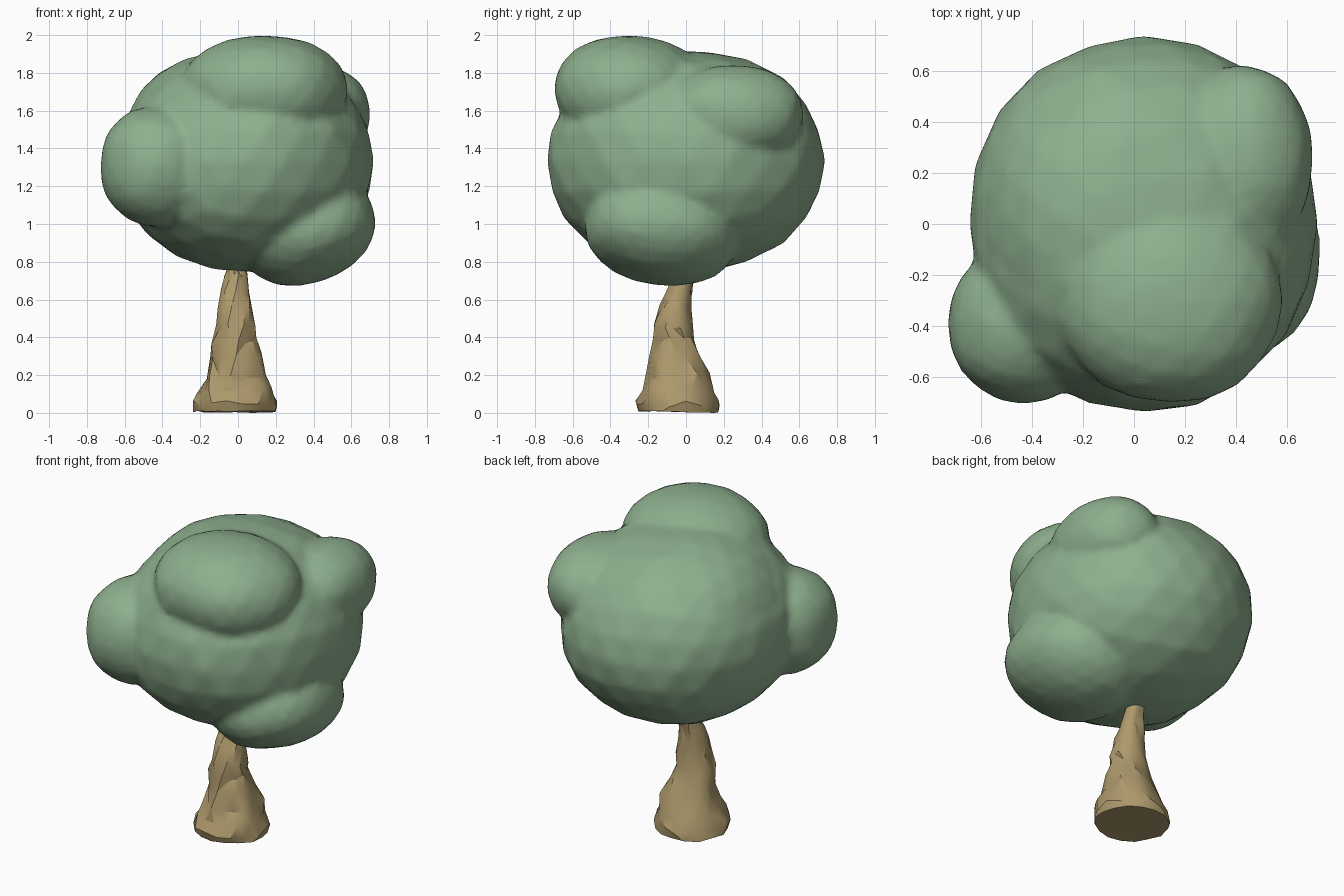
import bpy, bmesh, math, random
from mathutils import Vector, Matrix, noise

if "Cube" in bpy.data.objects:
    bpy.data.objects.remove(bpy.data.objects["Cube"])

random.seed(4)


def material(name, rgb):
    m = bpy.data.materials.new(name)
    m.diffuse_color = (*rgb, 1)
    m.use_nodes = True
    m.node_tree.nodes["Principled BSDF"].inputs["Base Color"].default_value = m.diffuse_color
    return m


def make_object(name, bm, mat):
    bmesh.ops.recalc_face_normals(bm, faces=bm.faces)
    me = bpy.data.meshes.new(name)
    bm.to_mesh(me)
    bm.free()
    ob = bpy.data.objects.new(name, me)
    bpy.context.collection.objects.link(ob)
    me.materials.append(mat)
    return ob


# Foliage: a big lumpy ball with smaller clumps (centre, radii, tilt about x and y)
clumps = [
    ((0.035, 0.00, 1.335), (0.675, 0.73, 0.585), 0, 0),  # main crown
    ((-0.03, 0.03, 1.48), (0.56, 0.58, 0.43), 0, 0),     # crown top
    ((-0.43, -0.39, 1.305), (0.30, 0.31, 0.32), 0, 0),   # front left clump
    ((0.14, -0.30, 1.71), (0.44, 0.40, 0.29), 0, 0),     # top front clump
    ((0.37, -0.13, 0.96), (0.37, 0.41, 0.265), -8, -20),  # lower right clump
    ((0.43, 0.25, 1.58), (0.27, 0.37, 0.26), 0, 0),      # back right clump
]
bm = bmesh.new()
for centre, radii, tx, ty in clumps:
    mat = (Matrix.Translation(centre) @ Matrix.Rotation(math.radians(ty), 4, 'Y')
           @ Matrix.Rotation(math.radians(tx), 4, 'X') @ Matrix.Diagonal((*radii, 1)))
    new = bmesh.ops.create_icosphere(bm, subdivisions=3, radius=1)['verts']
    for v in new:
        p = v.co.copy()
        # slightly boxy swelling plus soft lumps
        boxy = (abs(p.x) ** 2.15 + abs(p.y) ** 2.15 + abs(p.z) ** 2.15) ** (-1 / 2.15)
        lump = 0.03 * noise.noise(p * 2.2 + Vector(centre) * 5)
        v.co = mat @ (p * (boxy + lump))
foliage = make_object("foliage", bm, material("leaf green", (0.27, 0.43, 0.27)))

# Fuse the clumps into one skin and soften the seams
remesh = foliage.modifiers.new("fuse", 'REMESH')
remesh.mode = 'VOXEL'
remesh.voxel_size = 0.025
remesh.use_smooth_shade = True
soften = foliage.modifiers.new("soften", 'SMOOTH')
soften.factor = 0.5
soften.iterations = 2

# Trunk: flared, leaning stack of roughened rings (z, x, y, x radius, y radius)
rings = [
    (0.008, -0.015, -0.04, 0.218, 0.218), (0.05, -0.015, -0.045, 0.22, 0.22),
    (0.12, -0.01, -0.045, 0.195, 0.195), (0.20, -0.005, -0.04, 0.168, 0.165),
    (0.30, -0.01, -0.055, 0.14, 0.13), (0.38, -0.02, -0.065, 0.115, 0.105),
    (0.47, -0.01, -0.07, 0.105, 0.10), (0.56, -0.015, -0.06, 0.09, 0.085),
    (0.64, -0.015, -0.035, 0.075, 0.07), (0.71, -0.01, -0.01, 0.06, 0.058),
    (0.78, -0.005, 0.01, 0.05, 0.05), (0.85, 0.0, 0.03, 0.04, 0.04),
]
sides = 16
bm = bmesh.new()
loops = []
for i, (z, x, y, rx, ry) in enumerate(rings):
    loop = []
    for k in range(sides):
        a = 2 * math.pi * (k + 0.5 * (i % 2)) / sides
        s = 1 + random.uniform(-0.08, 0.08) * (0.5 if i < 2 else 1)
        dz = random.uniform(-0.02, 0.02) if 0 < i < len(rings) - 1 else 0
        loop.append(bm.verts.new((x + rx * s * math.cos(a), y + ry * s * math.sin(a), z + dz)))
    loops.append(loop)
for lo, hi in zip(loops, loops[1:]):
    for k in range(sides):
        n = (k + 1) % sides
        bm.faces.new((lo[k], lo[n], hi[n], hi[k]))
bm.faces.new(loops[0][::-1])
bm.faces.new(loops[-1])
# Underside settles onto the ground
for v in loops[0]:
    v.co.z = random.uniform(0, 0.012)
bmesh.ops.triangulate(bm, faces=bm.faces)
trunk = make_object("trunk", bm, material("bark brown", (0.42, 0.32, 0.15)))
bpy.ops.object.select_all(action='DESELECT')
trunk.select_set(True)
bpy.context.view_layer.objects.active = trunk
bpy.ops.object.shade_smooth_by_angle(angle=math.radians(28))
